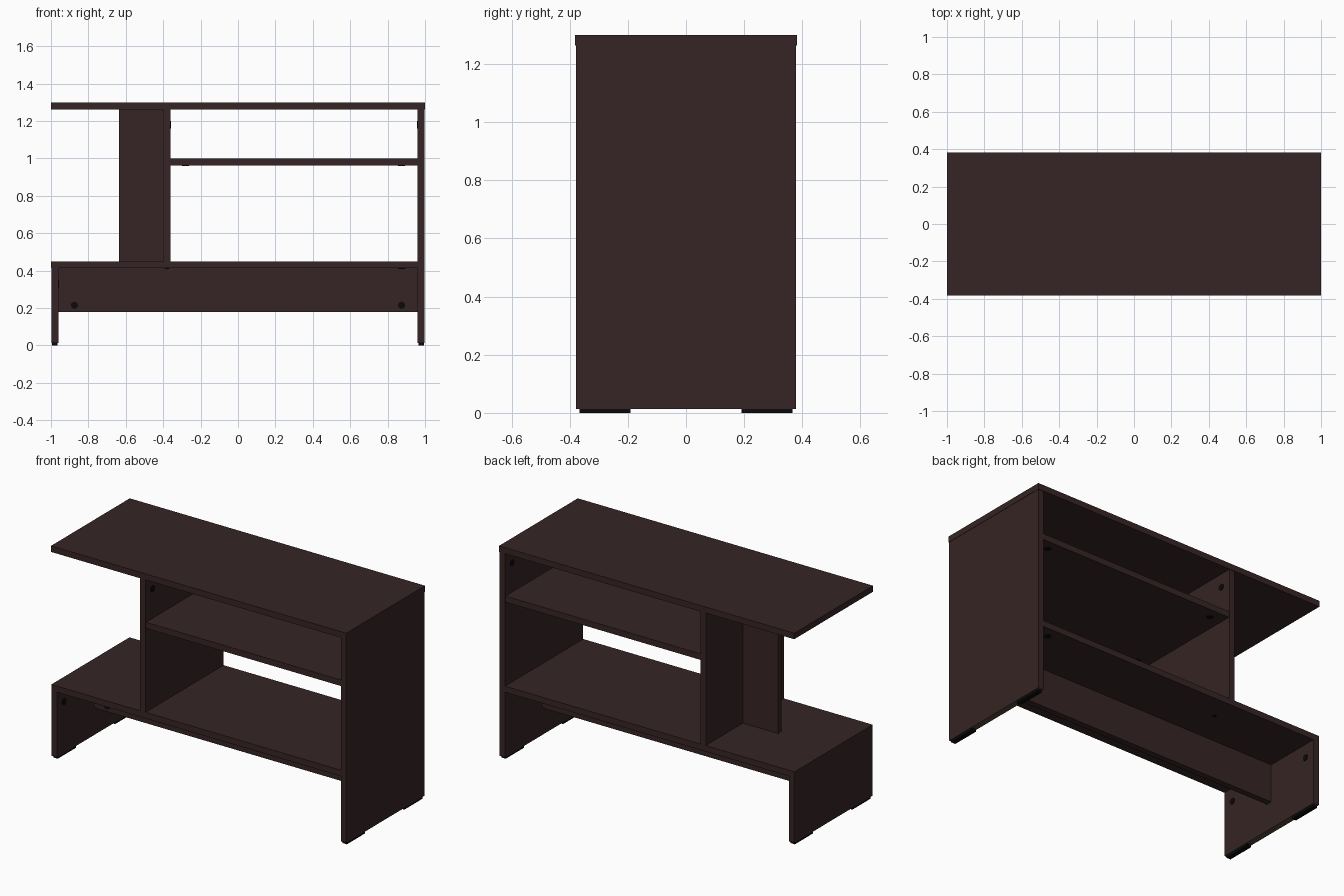
import bpy
import math

cube = bpy.data.objects.get("Cube")
if cube:
    bpy.data.objects.remove(cube, do_unlink=True)


def make_material(name, color):
    mat = bpy.data.materials.new(name)
    mat.use_nodes = True
    mat.diffuse_color = (*color, 1)
    bsdf = mat.node_tree.nodes["Principled BSDF"]
    bsdf.inputs["Base Color"].default_value = (*color, 1)
    bsdf.inputs["Roughness"].default_value = 0.6
    return mat


wood = make_material("dark_wood", (0.037, 0.018, 0.018))
black = make_material("black_plastic", (0.003, 0.003, 0.003))
raw = make_material("raw_edge", (0.09, 0.06, 0.035))


def board(name, x, y, z, mat=wood):
    """Box spanning the given (low, high) ranges."""
    spans = (x, y, z)
    bpy.ops.mesh.primitive_cube_add(size=1, location=[(a + b) / 2 for a, b in spans])
    obj = bpy.context.object
    obj.name = name
    obj.scale = [b - a for a, b in spans]
    bpy.ops.object.transform_apply(location=False, rotation=False, scale=True)
    obj.data.materials.append(mat)
    return obj


def cap(name, location, axis, radius=0.019):
    """Small round fitting cover lying flat on a face."""
    turn = {"x": (0, math.pi / 2, 0), "y": (math.pi / 2, 0, 0), "z": (0, 0, 0)}[axis]
    bpy.ops.mesh.primitive_cylinder_add(vertices=20, radius=radius, depth=0.008,
                                        location=location, rotation=turn)
    obj = bpy.context.object
    obj.name = name
    obj.data.materials.append(black)
    bpy.ops.object.shade_smooth_by_angle()


T = 0.037            # board thickness
D = 0.378            # half depth
FOOT = 0.014         # foot height
TOP = 1.263          # underside of the top
LOW = 0.413          # underside of the lower shelf
INNER = 0.961        # inner face of the sides
DIV = -0.362         # shelf side of the divider
SHELF = 0.963        # underside of the middle shelf
depth = (-D, D)

# Main boards
board("top_panel", (-1, 1), (-0.381, 0.381), (TOP, 1.3))
sides = [board("tall_side", (INNER, 0.998), depth, (FOOT, TOP)),
         board("short_side", (-0.998, -INNER), depth, (FOOT, LOW))]
board("lower_shelf", (-1, INNER), depth, (LOW, LOW + T))
board("divider", (DIV - T, DIV), depth, (LOW + T, TOP))
board("divider_wing", (-0.635, DIV - T), (-T / 2, T / 2), (LOW + T, TOP))
board("middle_shelf", (DIV, INNER), (-0.374, 0.374), (SHELF, SHELF + T))
board("stretcher", (-INNER, INNER), (-T / 2, T / 2), (0.18, LOW))

# Unfinished lower edges of the sides
for side in sides:
    side.data.materials.append(raw)
    for face in side.data.polygons:
        if face.normal.z < -0.9:
            face.material_index = 1

# Feet
for sx in (-1, 1):
    for sy in (-1, 1):
        board("foot", sorted((sx * 0.965, sx * 0.994)),
              sorted((sy * 0.19, sy * 0.366)), (0, FOOT), black)

# Fitting covers
for x in (-0.875, 0.875):
    cap("stretcher_cap", (x, -T / 2, 0.215), "y")
for y in (-0.31, 0.31):
    cap("divider_cap", (DIV, y, 1.18), "x")
    cap("tall_side_cap", (INNER, y, 1.18), "x")
    cap("short_side_cap", (-INNER, y, 0.33), "x")
    cap("shelf_cap_inner", (-0.28, y, SHELF), "z")
    cap("shelf_cap_outer", (0.875, y, SHELF), "z")
    cap("lower_shelf_cap", (0.875, y, LOW), "z")
for y in (-0.23, 0.23):
    cap("divider_screw", (DIV - T / 2, y, LOW), "z", 0.011)
